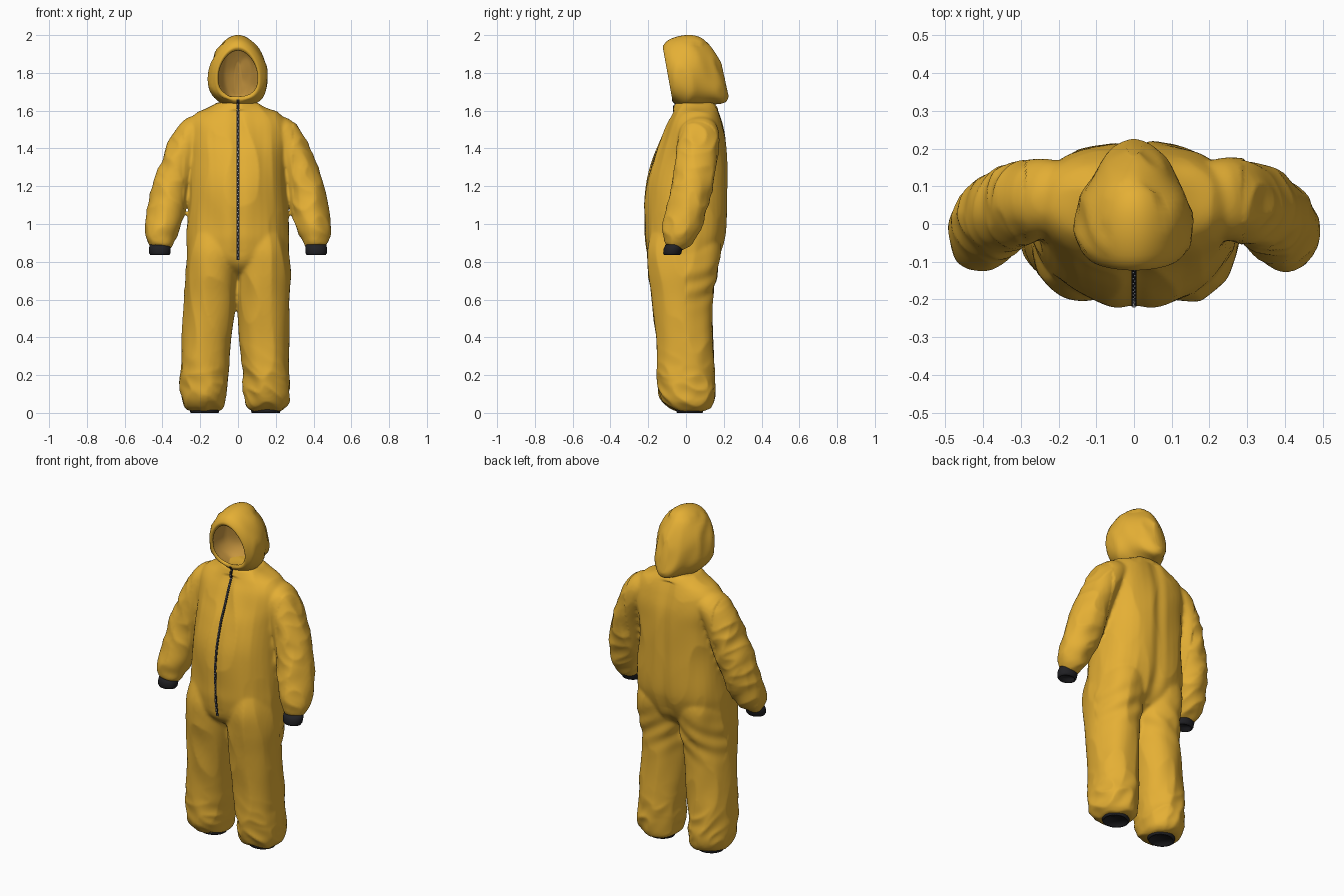
import bpy, bmesh, math
from mathutils import Vector, noise
from mathutils.bvhtree import BVHTree

if "Cube" in bpy.data.objects:
    bpy.data.objects.remove(bpy.data.objects["Cube"])


def material(name, col):
    m = bpy.data.materials.new(name)
    m.diffuse_color = (*col, 1)
    m.use_nodes = True
    m.node_tree.nodes["Principled BSDF"].inputs["Base Color"].default_value = m.diffuse_color
    return m


YELLOW = material("suit yellow", (0.78, 0.43, 0.035))
LINING = material("hood lining tan", (0.62, 0.33, 0.055))
BLACK = material("elastic black", (0.015, 0.015, 0.018))
GREY = material("zip teeth grey", (0.38, 0.38, 0.38))


def make_object(name, bm, *mats):
    me = bpy.data.meshes.new(name)
    bm.to_mesh(me)
    bm.free()
    me.shade_smooth()
    for m in mats:
        me.materials.append(m)
    ob = bpy.data.objects.new(name, me)
    bpy.context.collection.objects.link(ob)
    return ob


def spline(rows, steps):
    """Catmull-Rom interpolation of tuples."""
    if steps == 1:
        return rows
    out = []
    for i in range(len(rows) - 1):
        p0, p1 = rows[max(i - 1, 0)], rows[i]
        p2, p3 = rows[i + 1], rows[min(i + 2, len(rows) - 1)]
        for k in range(steps):
            t = k / steps
            out.append(tuple(0.5 * (2 * b + (c - a) * t + (2 * a - 5 * b + 4 * c - d) * t * t
                             + (3 * b - a - 3 * c + d) * t ** 3)
                             for a, b, c, d in zip(p0, p1, p2, p3)))
    return out + [rows[-1]]


def spow(v, e):
    return math.copysign(abs(v) ** e, v)


def bridge(bm, loops, cap_start=True, cap_end=True):
    n = len(loops[0])
    vs = [[bm.verts.new(p) for p in lp] for lp in loops]
    fs = [bm.faces.new((r[i], r[(i + 1) % n], q[(i + 1) % n], q[i]))
          for r, q in zip(vs, vs[1:]) for i in range(n)]
    if cap_start:
        fs.append(bm.faces.new(vs[0][::-1]))
    if cap_end:
        fs.append(bm.faces.new(vs[-1]))
    bmesh.ops.recalc_face_normals(bm, faces=fs)


def loft(bm, rings, steps=6, n=40, tilt=False, e_front=1.0, e_back=1.0):
    """Tube through rings (x, y, z, half width, half depth)."""
    rows = spline(rings, steps)
    loops = []
    for i, (x, y, z, a, b) in enumerate(rows):
        u, v = Vector((1, 0, 0)), Vector((0, 1, 0))
        if tilt:
            t = (Vector(rows[min(i + 1, len(rows) - 1)][:3]) - Vector(rows[max(i - 1, 0)][:3])).normalized()
            v = (v - t * t.y).normalized()
            u = v.cross(t)
        lp = []
        for k in range(n):
            w = math.tau * k / n
            e = e_back if k < n / 2 else e_front
            lp.append(Vector((x, y, z)) + u * a * spow(math.cos(w), e) + v * b * spow(math.sin(w), e))
        loops.append(lp)
    bridge(bm, loops)


def gauss(v, w):
    return math.exp(-(v / w) ** 2)


def stance(z):
    """Both legs lean slightly to one side towards the ground."""
    return -0.015 * max(0, min(1, (0.75 - z) / 0.4))


def wrinkle(bm):
    """Cloth folds: long drapes, tight gathers near hems, creases under the seat."""
    bm.normal_update()
    moves = []
    for v in bm.verts:
        x, y, z = v.co
        d = 0.014 * (0.26 - abs(noise.noise(Vector((x * 8, y * 7, z * 3 + x * 3)))))
        gather = gauss(z - 0.12, 0.13)
        if abs(x) > 0.29 and z > 0.8:
            gather = 0.7
        d += 0.02 * gather * (0.2 - abs(noise.noise(Vector((x * 8 + 5, y * 8, z * 11 + x * 5)))))
        if y > 0 and abs(x) < 0.28:
            d += 0.004 * gauss(z - 0.68, 0.1) * math.sin((z + 0.7 * abs(x)) * 55)
        moves.append(v.co + v.normal * d)
        # centre seams at front and back
        if 0.75 < z < 1.6:
            moves[-1].y += -math.copysign(0.012, y) * gauss(x, 0.035) * min(1, (z - 0.75) * 10)
    for v, p in zip(bm.verts, moves):
        v.co = p


# Suit body: torso, legs and sleeves fused into one skin
bm = bmesh.new()
loft(bm, [(0, -.01, .68, .10, .03), (0, -.015, .73, .20, .10), (0, -.018, .80, .262, .178),
          (0, -.012, .9, .272, .212), (0, -.005, 1.0, .268, .221), (0, 0, 1.2, .255, .219),
          (0, .02, 1.35, .255, .199), (0, .038, 1.45, .268, .174), (0, .045, 1.53, .262, .148),
          (0, .05, 1.58, .225, .127), (0, .05, 1.615, .16, .113), (0, .045, 1.64, .112, .10)],
     e_front=1.04, e_back=0.82)
for s in (1, -1):
    loft(bm, [(s * x + stance(z), y, z, a, b) for x, y, z, a, b in (
        (.162, .02, .012, .084, .078), (.163, .015, .035, .110, .118), (.168, .005, .09, .121, .145),
        (.164, 0, .2, .125, .152), (.152, -.01, .4, .131, .151), (.140, -.02, .6, .138, .161),
        (.137, -.018, .74, .141, .183), (.13, -.012, .86, .138, .196), (.12, -.008, .98, .12, .17))],
        e_front=0.94, e_back=0.92)
    loft(bm, [(s * x, y, z, a, b) for x, y, z, a, b in (
        (.13, .065, 1.52, .06, .08), (.24, .07, 1.475, .088, .105), (.30, .055, 1.35, .093, .112),
        (.35, .034, 1.2, .10, .108), (.385, -.002, 1.05, .098, .105), (.407, -.037, .95, .084, .092),
        (.411, -.058, .895, .066, .064), (.413, -.066, .872, .05, .045))], tilt=True)
suit = make_object("suit_body", bm, YELLOW)
mod = suit.modifiers.new("fuse", 'REMESH')
mod.mode = 'VOXEL'
mod.voxel_size = 0.009
fused = bpy.data.meshes.new_from_object(suit.evaluated_get(bpy.context.evaluated_depsgraph_get()))
suit.modifiers.clear()
bm = bmesh.new()
bm.from_mesh(fused)
for _ in range(4):
    bmesh.ops.smooth_vert(bm, verts=bm.verts, factor=0.5, use_axis_x=True, use_axis_y=True, use_axis_z=True)
wrinkle(bm)
body_tree = BVHTree.FromBMesh(bm)
bm.to_mesh(suit.data)
bm.free()
suit.data.shade_smooth()
if not suit.data.materials:
    suit.data.materials.append(YELLOW)

# Hood: rings from face opening to the back (y, lean, low z, high z, half width)
bm = bmesh.new()
loops = []
for y, lean, lo, hi, rx in spline([
        (-.090, -.18, 1.675, 1.918, .102), (-.098, -.18, 1.655, 1.938, .114), (-.07, -.15, 1.635, 1.972, .140),
        (-.02, -.08, 1.622, 1.995, .154), (.04, -.05, 1.622, 2.0, .148), (.10, -.10, 1.63, 1.985, .125),
        (.15, -.20, 1.64, 1.95, .090), (.18, -.22, 1.65, 1.90, .055), (.195, -.22, 1.68, 1.86, .02)], 4):
    lp = []
    for k in range(48):
        w = math.tau * k / 48
        sn, cs = math.sin(w), math.cos(w)
        e = 0.85 if sn < 0 else 1.0
        z = (lo + hi) / 2 + (hi - lo) / 2 * spow(sn, e)
        x = rx * spow(cs, e) * (1 - 0.16 * sn)
        lp.append(Vector((x, y + lean * (z - 1.8), z)))
    loops.append(lp)
bridge(bm, loops, cap_start=False)
bm.normal_update()
if sum(f.normal.dot(f.calc_center_median() - Vector((0, .04, 1.8))) for f in bm.faces) < 0:
    bmesh.ops.reverse_faces(bm, faces=bm.faces)
    bm.normal_update()
for v in bm.verts:
    x, y, z = v.co
    if y > -0.07 and z < 1.96:
        v.co += v.normal * 0.02 * (0.22 - abs(noise.noise(Vector((x * 7, y * 9 + z * 4, z * 6)))))
hood_tree = BVHTree.FromBMesh(bm)
hood = make_object("hood", bm, YELLOW, LINING)
mod = hood.modifiers.new("cloth", 'SOLIDIFY')
mod.thickness = 0.006
mod.offset = -1
mod.material_offset = 1

# Elastic cuffs at wrists and ankles
for side, s in (("right", 1), ("left", -1)):
    for part, shift, rings in (
        ("wrist", 0, ((.413, -.062, .892, .054, .046), (.414, -.068, .87, .058, .05), (.414, -.073, .845, .056, .048),
                      (.414, -.074, .835, .05, .042), (.414, -.074, .835, .044, .036), (.413, -.07, .85, .042, .034))),
        ("ankle", stance(0), ((.162, .02, .03, .07, .066), (.162, .02, .012, .078, .072), (.162, .02, 0, .074, .068),
                              (.162, .02, 0, .066, .06), (.162, .02, .006, .064, .058)))):
        bm = bmesh.new()
        loft(bm, [(s * r[0] + shift, *r[1:]) for r in rings], steps=1, n=32)
        make_object(f"{part}_cuff_{side}", bm, BLACK)


def front(x, z):
    """Foremost cloth point at (x, z)."""
    hits = [t.ray_cast(Vector((x, -1, z)), Vector((0, 1, 0)))[0] for t in (body_tree, hood_tree)]
    return min(h.y for h in hits if h)


# Zip tape following the front seam
bm = bmesh.new()
rows = []
for i in range(70):
    z = 0.81 + i * 0.85 / 69
    y = min(front(x, z) for x in (-.007, 0, .007)) - 0.002
    rows.append([bm.verts.new((x, yy, z)) for x, yy in
                 ((-.007, y), (.007, y), (.007, y + .008), (-.007, y + .008))])
for a, b in zip(rows, rows[1:]):
    for k in range(4):
        bm.faces.new((a[k], a[(k + 1) % 4], b[(k + 1) % 4], b[k]))
bm.faces.new(rows[0][::-1])
bm.faces.new(rows[-1])
bmesh.ops.recalc_face_normals(bm, faces=bm.faces)
make_object("zip_tape", bm, BLACK).data.shade_flat()


def box(bm, centre, size):
    vs = bmesh.ops.create_cube(bm, size=1)["verts"]
    for v in vs:
        v.co = Vector(centre) + Vector(c * k for c, k in zip(v.co, size))


# Zip teeth, alternating sides
bm = bmesh.new()
for i in range(52):
    z = 0.82 + i * 0.016
    y = min(front(x, z) for x in (-.007, 0, .007)) - 0.003
    box(bm, ((-1) ** i * .002, y, z), (.004, .004, .006))
make_object("zip_teeth", bm, GREY).data.shade_flat()

# Zip pull
bm = bmesh.new()
box(bm, (0, front(0, 1.60) - .005, 1.61), (.012, .01, .035))
make_object("zip_pull", bm, BLACK).data.shade_flat()
